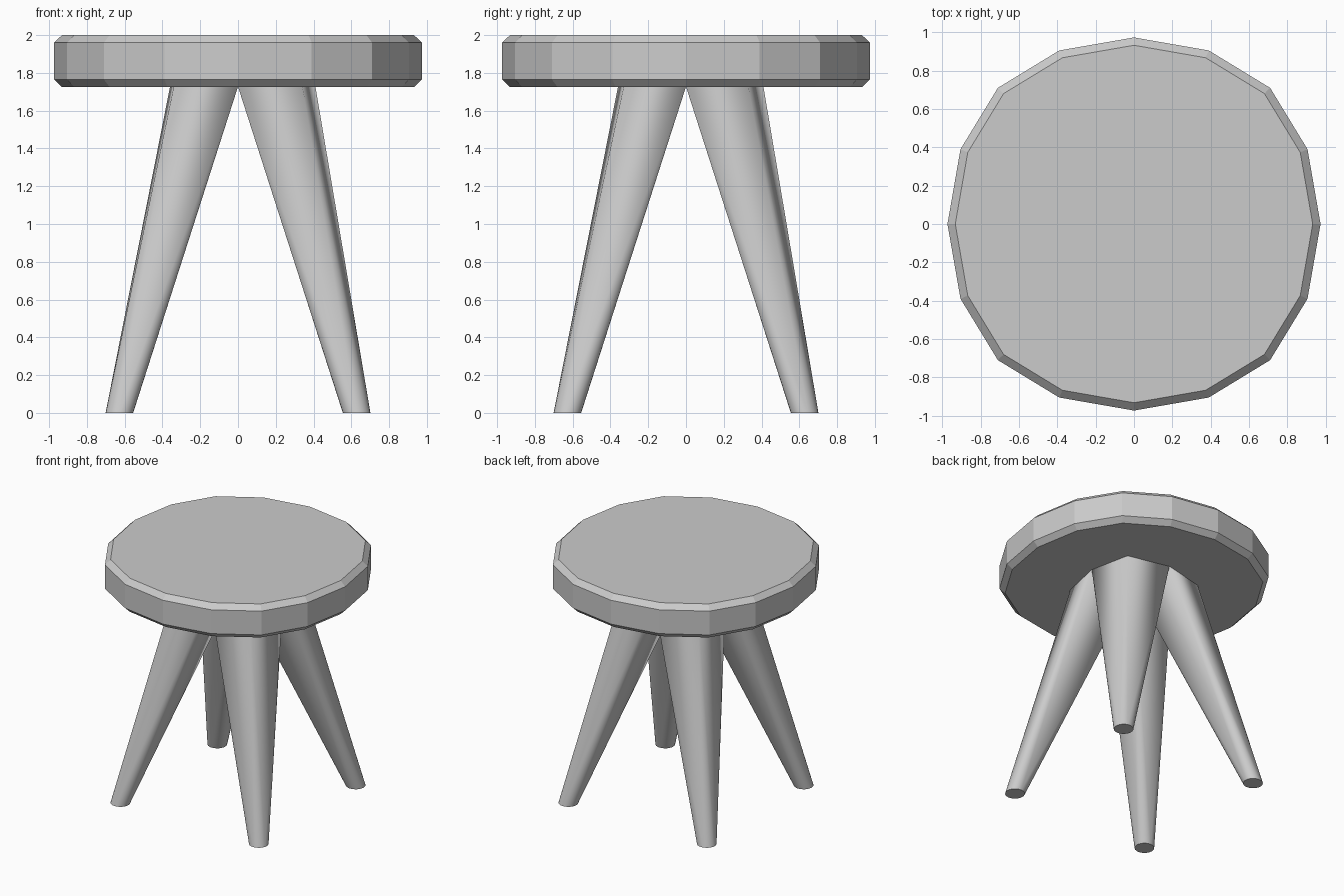
import bpy, bmesh
from math import cos, sin, pi, radians

if "Cube" in bpy.data.objects:
    bpy.data.objects.remove(bpy.data.objects["Cube"])

SEAT_BOTTOM, SEAT_TOP = 1.725, 2.0
BEVEL = 0.04


def finish(bm, name, smooth=False):
    bmesh.ops.recalc_face_normals(bm, faces=bm.faces[:])
    mesh = bpy.data.meshes.new(name)
    bm.to_mesh(mesh)
    bm.free()
    ob = bpy.data.objects.new(name, mesh)
    bpy.context.collection.objects.link(ob)
    if smooth:
        bpy.ops.object.select_all(action='DESELECT')
        ob.select_set(True)
        bpy.context.view_layer.objects.active = ob
        bpy.ops.object.shade_smooth_by_angle(angle=radians(30))
    return ob


# Seat: slightly squared 16-sided disc with chamfered rims
quarter = [(0.973, 0), (0.905, 0.39), (0.71, 0.71), (0.39, 0.905)]
outline = []
for q in range(4):
    c, s = round(cos(q * pi / 2)), round(sin(q * pi / 2))
    outline += [(x * c - y * s, x * s + y * c) for x, y in quarter]

bm = bmesh.new()
levels = [(SEAT_BOTTOM, 0.958), (SEAT_BOTTOM + BEVEL, 1),
          (SEAT_TOP - BEVEL, 1), (SEAT_TOP, 0.958)]
rings = [[bm.verts.new((x * k, y * k, z)) for x, y in outline] for z, k in levels]
n = len(outline)
for lo, hi in zip(rings, rings[1:]):
    for i in range(n):
        j = (i + 1) % n
        bm.faces.new((lo[i], lo[j], hi[j], hi[i]))
bm.faces.new(rings[0][::-1])
bm.faces.new(rings[-1])
finish(bm, "seat")


# Legs: four-cornered top meeting at the centre, tapering to a round foot
def leg(name, sx, sy):
    reach_x = 0.41 if sx > 0 else -0.36
    reach_y = 0.41 if sy > 0 else -0.36
    top = [(0, 0), (reach_x, 0), (sx * 0.34, sy * 0.33), (0, reach_y)]
    bm = bmesh.new()
    for x, y in top:
        bm.verts.new((x, y, SEAT_BOTTOM + 0.002))
    for i in range(24):
        a = 2 * pi * i / 24
        bm.verts.new((sx * 0.628 + 0.073 * cos(a), sy * 0.628 + 0.073 * sin(a), 0))
    bmesh.ops.convex_hull(bm, input=bm.verts[:])
    bmesh.ops.dissolve_limit(bm, angle_limit=radians(0.5),
                             verts=bm.verts[:], edges=bm.edges[:])
    finish(bm, name, smooth=True)


for depth, sy in (("front", -1), ("back", 1)):
    for side, sx in (("left", -1), ("right", 1)):
        leg(f"{depth}_{side}_leg", sx, sy)
